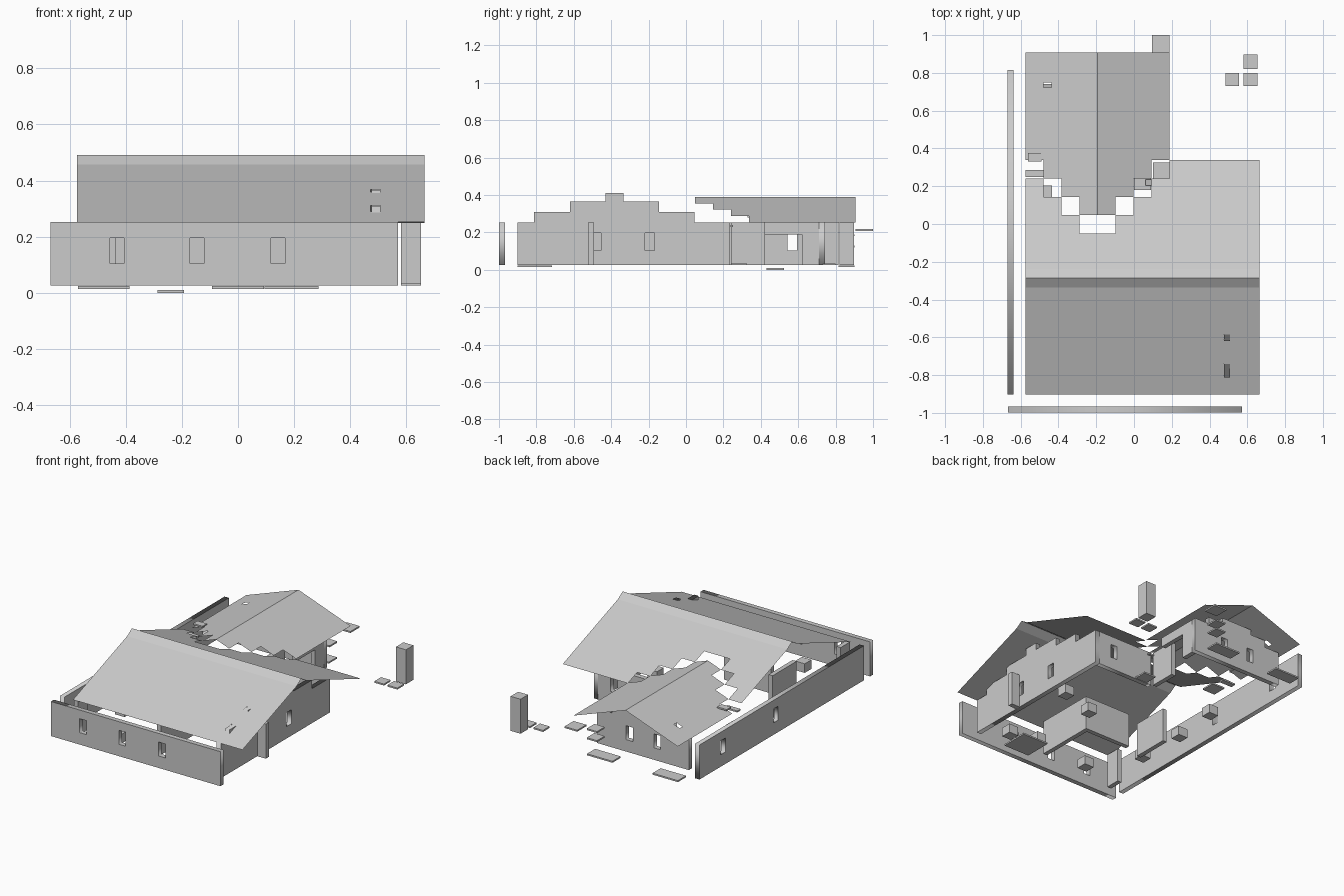
import bpy, bmesh
from mathutils import Matrix

if "Cube" in bpy.data.objects:
    bpy.data.objects.remove(bpy.data.objects["Cube"])

grey = bpy.data.materials.new("plain_grey")
grey.diffuse_color = (0.6, 0.6, 0.6, 1)
grey.use_nodes = True
grey.node_tree.nodes["Principled BSDF"].inputs["Base Color"].default_value = grey.diffuse_color
LOW, EAVE, T = 0.025, 0.253, 0.032


def add_object(name, data):
    ob = bpy.data.objects.new(name, data)
    bpy.context.collection.objects.link(ob)
    data.materials.append(grey)
    return ob


def box(name, x0, x1, y0, y1, z0=LOW, z1=EAVE):
    bm = bmesh.new()
    bmesh.ops.create_cube(bm, size=1)
    for v in bm.verts:
        v.co.x = x0 if v.co.x < 0 else x1
        v.co.y = y0 if v.co.y < 0 else y1
        v.co.z = z0 if v.co.z < 0 else z1
    me = bpy.data.meshes.new(name)
    bm.to_mesh(me)
    bm.free()
    return add_object(name, me)


def wall(name, axis, pos, steps, windows=()):
    """Extruded outline with stepped top; steps = (start, end, top), windows = centres."""
    outline = [(steps[0][0], LOW)]
    for a, b, top in steps:
        outline += [(a, top), (b, top)]
    outline.append((steps[-1][1], LOW))
    loops = [outline]
    for w in windows:
        loops.append([(w - .025, .104), (w + .025, .104), (w + .025, .196), (w - .025, .196)])
    cu = bpy.data.curves.new(name, 'CURVE')
    cu.dimensions = '2D'
    cu.fill_mode = 'BOTH'
    cu.extrude = T / 2
    for pts in loops:
        sp = cu.splines.new('POLY')
        sp.points.add(len(pts) - 1)
        for p, q in zip(sp.points, pts):
            p.co = (q[0], q[1], 0, 1)
        sp.use_cyclic_u = True
    ob = add_object(name, cu)
    if axis == 'x':
        ob.matrix_world = Matrix(((1, 0, 0, 0), (0, 0, -1, pos), (0, 1, 0, 0), (0, 0, 0, 1)))
    else:
        ob.matrix_world = Matrix(((0, 0, 1, pos), (1, 0, 0, 0), (0, 1, 0, 0), (0, 0, 0, 1)))
    bpy.ops.object.select_all(action='DESELECT')
    bpy.context.view_layer.objects.active = ob
    ob.select_set(True)
    bpy.ops.object.convert(target='MESH')


def roof(name, xs, ys, height, missing):
    """Thin sheet made of grid cells, leaving out the broken ones."""
    bm = bmesh.new()
    xs, ys = sorted(xs), sorted(ys)
    for x0, x1 in zip(xs, xs[1:]):
        for y0, y1 in zip(ys, ys[1:]):
            if not missing((x0 + x1) / 2, (y0 + y1) / 2):
                bm.faces.new([bm.verts.new((x, y, height(x, y)))
                              for x, y in ((x0, y0), (x1, y0), (x1, y1), (x0, y1))])
    bmesh.ops.remove_doubles(bm, verts=bm.verts, dist=.0005)
    bmesh.ops.dissolve_limit(bm, angle_limit=.01, verts=bm.verts, edges=bm.edges)
    me = bpy.data.meshes.new(name)
    bm.to_mesh(me)
    bm.free()
    add_object(name, me)


# Roofs: the wing joins the main roof along a stepped valley
MID, STEP, RIDGE = -.193, .0953, -.287
cols = [MID + i * STEP for i in range(-4, 5)]
rows = [-.05 + i * .097 for i in range(5)]


def main_height(x, y):
    d = abs(y - RIDGE)
    return .49 - .66 * d if d < .05 else .457 - (d - .05) * .204 / .565


def valley(x):
    return int(abs(x - MID) / STEP)


def main_missing(x, y):
    if .473 < x < .507 and (-.80 < y < -.74 or -.61 < y < -.585):
        return True
    return valley(x) < 4 and y > rows[valley(x)]


def wing_missing(x, y):
    if -.48 < x < -.437 and .722 < y < .75:
        return True
    return y < rows[valley(x) + 1]


roof("main_roof", cols + [.473, .507, .664],
     rows + [-.902, -.80, -.74, -.61, -.585, RIDGE - .05, RIDGE, RIDGE + .05],
     main_height, main_missing)
roof("wing_roof", cols + [-.437], rows[1:] + [.722, .75, .907],
     lambda x, y: .39 - abs(x - MID) * .137 / .381, wing_missing)

# Outer walls
wall("front_wall", 'x', -.983, [(-.668, .571, EAVE)], (-.432, -.146, .143))
wall("left_wall", 'y', -.653, [(-.902, .815, EAVE)], (.018, .568))
wall("gable_wall", 'y', .492,
     [(-.902, -.812, EAVE), (-.812, -.62, .31), (-.62, -.43, .365), (-.43, -.335, .412),
      (-.335, -.145, .365), (-.145, .045, .31), (.045, .235, EAVE)], (-.48, -.193))
wall("back_wall", 'x', .22, [(.06, .476, EAVE)], (.36,))
wall("wing_gable_wall", 'x', .726,
     [(-.54, -.43, EAVE), (-.43, -.32, .30), (-.32, -.09, .335), (-.09, .02, .30),
      (.02, .13, EAVE)], (-.107, -.31))

# Wall pieces and inner partitions
box("gable_buttress", .508, .57, -.524, -.492)
box("wing_side_panel", .02, .05, .24, .42)
box("wing_lintel", .10, .13, .42, .62, .19)
box("wing_corner_post", .10, .13, .62, .71)
box("left_partition", -.465, -.435, -.49, -.24)
box("front_partition", -.005, .025, -.84, -.46)
box("middle_partition", -.32, .025, -.46, -.43)
box("front_corner_post", -.57, -.54, -.90, -.80)
box("loose_pillar", .58, .653, .82, .898)

# Low furniture blocks inside
for x, y in ((.317, -.81), (.125, -.77), (-.29, -.81), (.37, -.21), (.12, -.29),
             (-.5, -.16), (-.47, .17), (-.49, -.5)):
    box("furniture_block", x - .035, x + .035, y - .035, y + .035, .03, .09)

# Floor slabs and scattered tiles: x0, x1, y0, y1, base height
for x0, x1, y0, y1, z in ((-.571, -.386, .815, .9, .014), (-.093, .093, .815, .9, .014),
                          (.095, .286, -.902, -.717, .014), (-.286, -.193, .43, .525, 0),
                          (.485, .555, .73, .8, .025), (.58, .653, .73, .8, .025),
                          (.02, .095, .82, .9, .12), (.02, .095, .82, .9, .18),
                          (.095, .188, .905, 1.0, .207), (0, .09, .18, .25, .23),
                          (-.574, -.48, .25, .285, .24), (-.56, -.49, .33, .375, .28),
                          (.1, .188, .24, .325, .025)):
    box("tile", x0, x1, y0, y1, z, z + .01)
